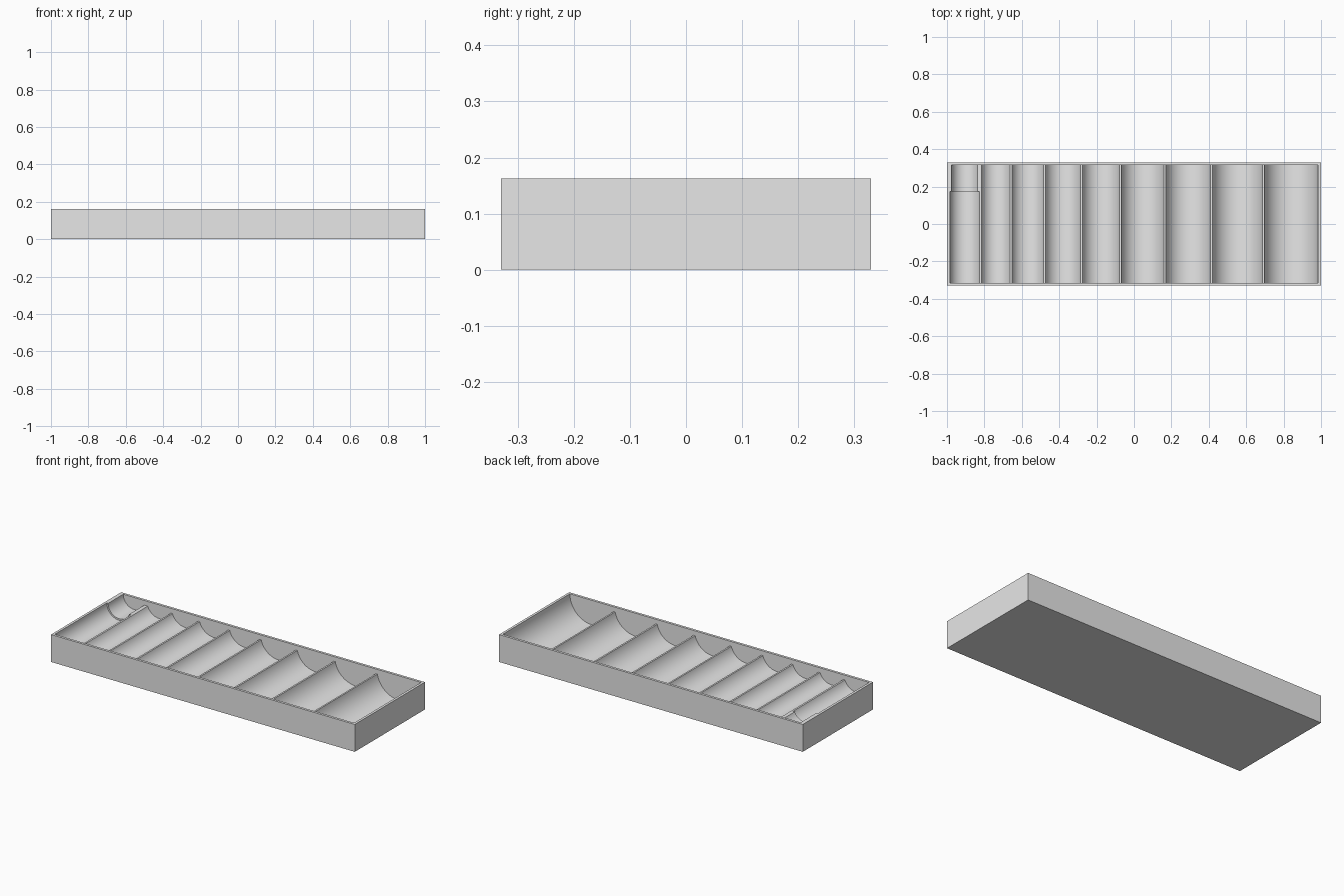
import bpy, bmesh, math

if "Cube" in bpy.data.objects:
    bpy.data.objects.remove(bpy.data.objects["Cube"], do_unlink=True)

TOP, RIDGE = 0.163, 0.135      # rim height, divider height
INNER_Y, STEP_Y = 0.315, 0.173  # trough end, end of the wide first trough
SEGMENTS = 40

grey = bpy.data.materials.new("light_grey")
grey.use_nodes = True
grey.diffuse_color = (0.8, 0.8, 0.8, 1)
grey.node_tree.nodes["Principled BSDF"].inputs["Base Color"].default_value = (0.8, 0.8, 0.8, 1)

# Trough centre and radius, from the right end to the left end
troughs = [(-0.904, 0.072), (-0.7385, 0.0815), (-0.5675, 0.089), (-0.379, 0.098),
           (-0.1765, 0.1025), (0.046, 0.1175), (0.29, 0.123), (0.5535, 0.1365),
           (0.8395, 0.1455)]


def hollow_profile(row):
    """Row of round troughs, open above, with flat low dividers between them."""
    points = [(row[0][0] - row[0][1], TOP + 0.05)]
    for i, (centre, radius) in enumerate(row):
        dip = math.asin((TOP - RIDGE) / radius)
        start = 0 if i == 0 else dip
        end = math.pi - (0 if i == len(row) - 1 else dip)
        for k in range(SEGMENTS + 1):
            a = start + (end - start) * k / SEGMENTS
            points.append((centre - radius * math.cos(a), TOP - radius * math.sin(a)))
    points.append((row[-1][0] + row[-1][1], TOP + 0.05))
    return points


def extrude_y(name, profile, y0, y1):
    bm = bmesh.new()
    face = bm.faces.new([bm.verts.new((x, y0, z)) for x, z in profile])
    result = bmesh.ops.extrude_face_region(bm, geom=[face])
    moved = [g for g in result["geom"] if isinstance(g, bmesh.types.BMVert)]
    bmesh.ops.translate(bm, verts=moved, vec=(0, y1 - y0, 0))
    bmesh.ops.recalc_face_normals(bm, faces=bm.faces)
    mesh = bpy.data.meshes.new(name)
    bm.to_mesh(mesh)
    bm.free()
    mesh.materials.append(grey)
    obj = bpy.data.objects.new(name, mesh)
    bpy.context.collection.objects.link(obj)
    return obj


# Solid block
tray = extrude_y("coin_tray", [(-1, 0), (1, 0), (1, TOP), (-1, TOP)], -0.33, 0.33)

# Full row of troughs, then the wider front part of the first trough
cutters = [
    extrude_y("trough_cutter", hollow_profile(troughs), -INNER_Y, INNER_Y),
    extrude_y("wide_trough_cutter", hollow_profile([(-0.903, 0.082)]), -INNER_Y, STEP_Y),
]
bpy.ops.object.select_all(action="DESELECT")
bpy.context.view_layer.objects.active = tray
tray.select_set(True)
for cutter in cutters:
    cutter.hide_render = True
    mod = tray.modifiers.new(cutter.name, "BOOLEAN")
    mod.operation = "DIFFERENCE"
    mod.solver = "EXACT"
    mod.object = cutter
    bpy.ops.object.modifier_apply(modifier=mod.name)
    bpy.data.objects.remove(cutter, do_unlink=True)

bpy.ops.object.shade_smooth_by_angle(angle=math.radians(25))
